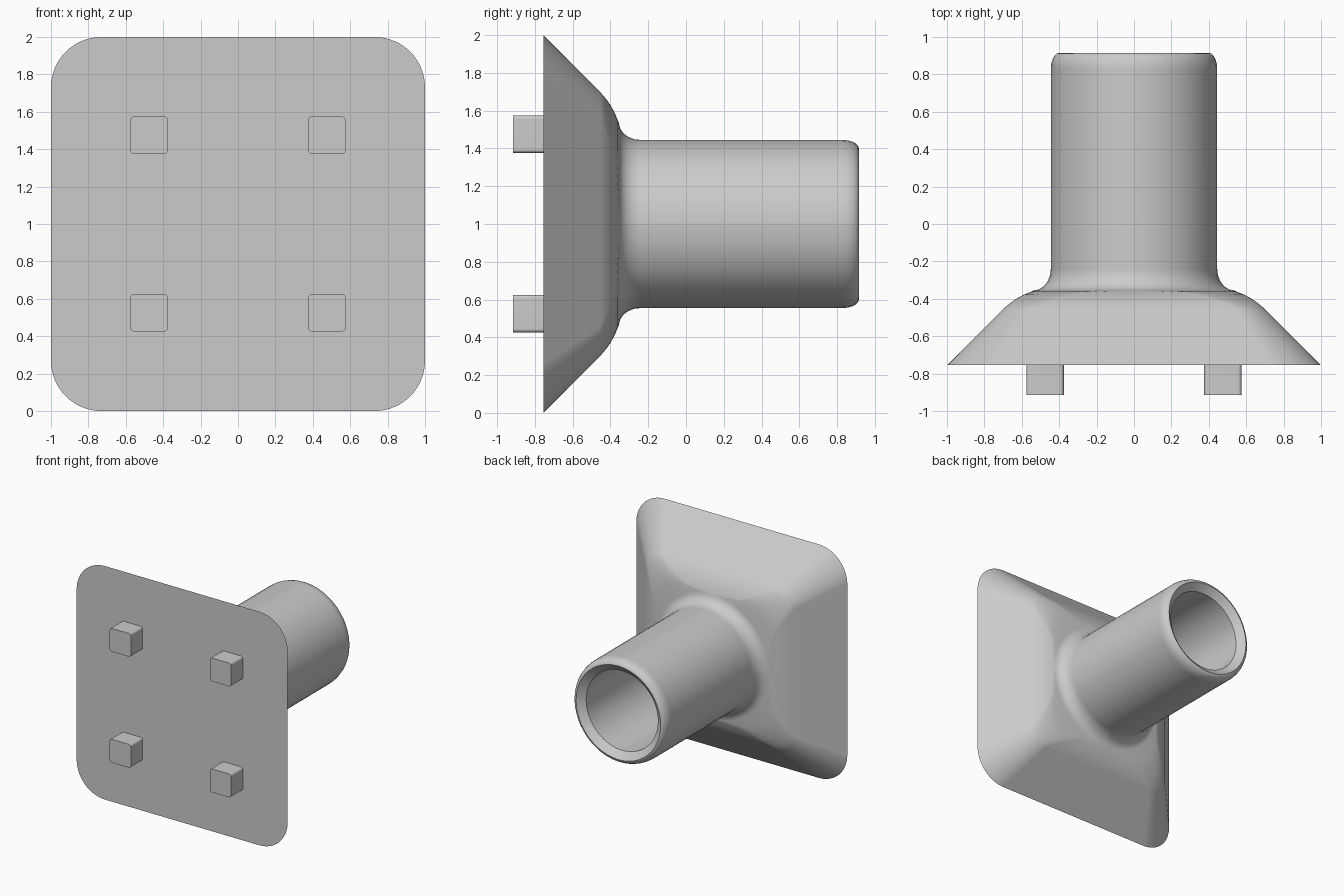
import bpy
import bmesh
from math import cos, sin, pi, radians

if "Cube" in bpy.data.objects:
    bpy.data.objects.remove(bpy.data.objects["Cube"], do_unlink=True)

grey = bpy.data.materials.new("plain grey")
grey.use_nodes = True
grey.diffuse_color = (0.6, 0.6, 0.6, 1)
grey.node_tree.nodes["Principled BSDF"].inputs["Base Color"].default_value = (0.6, 0.6, 0.6, 1)


def ring(bm, half, radius, y, cx, cz, steps):
    """Rounded square in the xz plane; a circle when radius equals half."""
    verts = []
    for corner in range(4):
        mid = corner * pi / 2 + pi / 4
        sx = 1 if cos(mid) > 0 else -1
        sz = 1 if sin(mid) > 0 else -1
        for i in range(steps + 1):
            a = corner * pi / 2 + (0.02 + 0.96 * i / steps) * pi / 2
            verts.append(bm.verts.new((cx + sx * (half - radius) + radius * cos(a), y,
                                       cz + sz * (half - radius) + radius * sin(a))))
    return verts


def loft(name, sections, cx=0, cz=1, steps=12):
    """Join (half width, corner radius, y) sections and cap both ends."""
    bm = bmesh.new()
    rings = [ring(bm, h, r, y, cx, cz, steps) for h, r, y in sections]
    for a, b in zip(rings, rings[1:]):
        for i in range(len(a)):
            j = (i + 1) % len(a)
            bm.faces.new((a[i], a[j], b[j], b[i]))
    bm.faces.new(rings[0])
    bm.faces.new(rings[-1])
    bmesh.ops.recalc_face_normals(bm, faces=bm.faces)
    mesh = bpy.data.meshes.new(name)
    bm.to_mesh(mesh)
    bm.free()
    mesh.materials.append(grey)
    obj = bpy.data.objects.new(name, mesh)
    bpy.context.collection.objects.link(obj)
    bpy.ops.object.select_all(action='DESELECT')
    obj.select_set(True)
    bpy.context.view_layer.objects.active = obj
    bpy.ops.object.shade_smooth_by_angle(angle=radians(32))
    weighted = obj.modifiers.new("even shading", 'WEIGHTED_NORMAL')
    weighted.keep_sharp = True
    return obj


# Sloped square flange with rounded shoulder
sections = [(1, 0.27, -0.755), (0.7, 0.16, -0.455), (0.665, 0.18, -0.425),
            (0.63, 0.21, -0.4), (0.59, 0.25, -0.378), (0.55, 0.32, -0.362)]
# Fillet, tube wall and rounded tube end
fillet = 0.09
for i in range(6):
    a = i / 5 * pi / 2
    r = 0.445 + fillet * (1 - sin(a))
    sections.append((r, r, -0.24 - 0.115 * cos(a)))
for i in range(6):
    a = i / 5 * pi / 2
    r = 0.4 + 0.045 * cos(a)
    sections.append((r, r, 0.83 + 0.085 * sin(a)))
# Bevelled mouth and blind bore
sections += [(0.34, 0.34, 0.865), (0.34, 0.34, -0.35)]
loft("flanged_tube", sections)

# Four locating pegs on the front face
for side, x in (("right", -0.475), ("left", 0.475)):
    for level, z in (("lower", 0.525), ("upper", 1.475)):
        loft(f"{level}_{side}_peg", [(0.1, 0.02, -0.915), (0.1, 0.02, -0.75)], x, z, 3)
